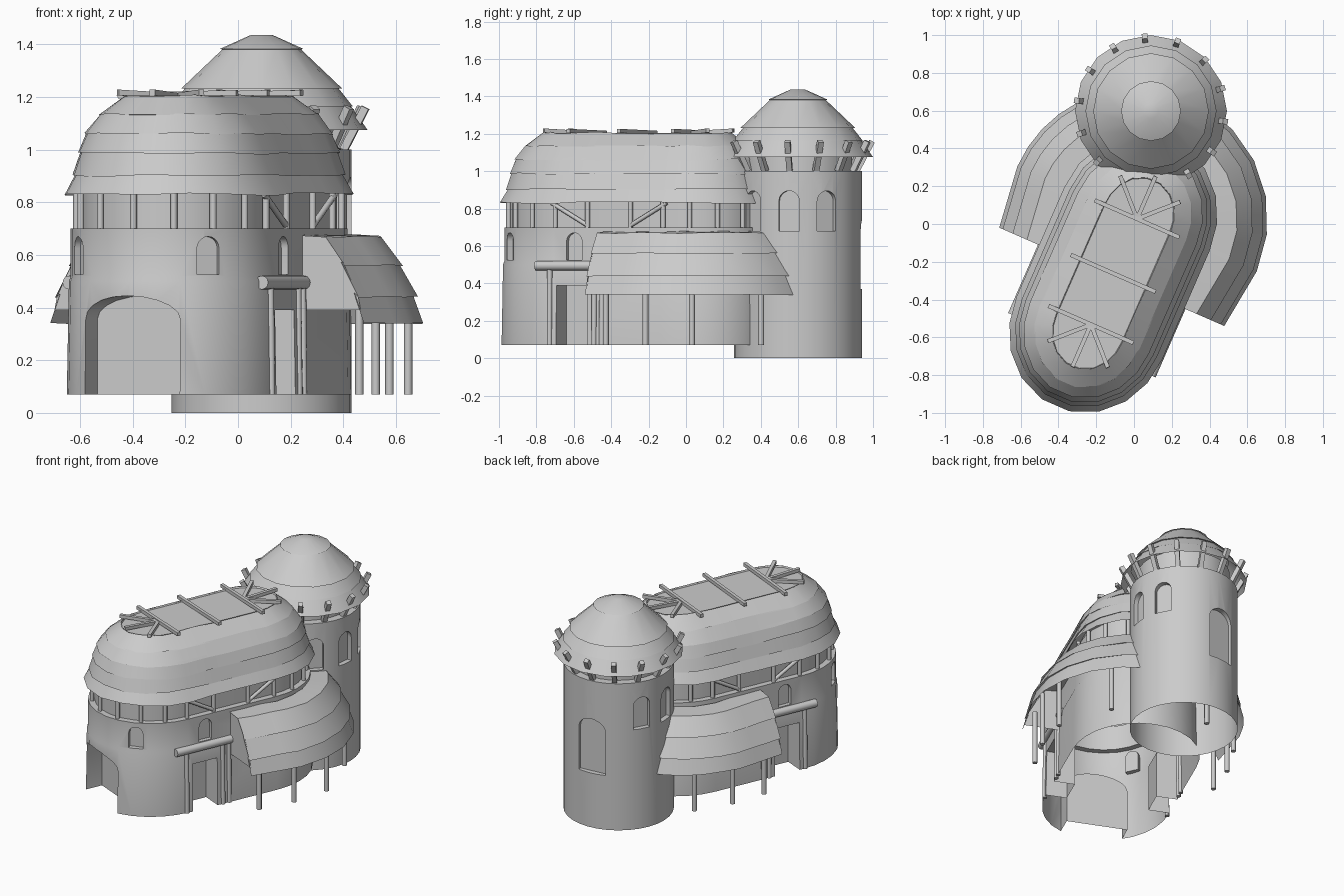
import bpy, bmesh, math, random
from mathutils import Vector, Matrix

if "Cube" in bpy.data.objects:
    bpy.data.objects.remove(bpy.data.objects["Cube"])

random.seed(4)
TH = math.radians(66.4)                      # long axis of the hall
D = Vector((math.cos(TH), math.sin(TH), 0))
N = Vector((D.y, -D.x, 0))
A = Vector((-0.236, -0.55, 0))               # front arc centre
L = 0.63
B = A + D * L                                # back arc centre
T = Vector((0.09, 0.598, 0))                 # tower centre
rad = math.radians
up = Vector((0, 0, 1))


def polar(a):
    return Vector((math.cos(a), math.sin(a), 0))


def W(s, n, z):
    return A + D * s + N * n + up * z


def finish(bm, name, angle=30, recalc=True):
    if recalc:
        bmesh.ops.recalc_face_normals(bm, faces=bm.faces)
    me = bpy.data.meshes.new(name)
    bm.to_mesh(me)
    bm.free()
    ob = bpy.data.objects.new(name, me)
    bpy.context.collection.objects.link(ob)
    bpy.ops.object.select_all(action='DESELECT')
    ob.select_set(True)
    bpy.context.view_layer.objects.active = ob
    bpy.ops.object.shade_smooth_by_angle(angle=rad(angle))
    return ob


def loft(name, path, profile, closed=True, caps=(False, False), jitter=0):
    """Sweep an (offset, z) profile along a path of (base, direction, extra)."""
    bm = bmesh.new()
    rings = []
    for r, z in profile:
        rings.append([bm.verts.new(b + d * (r + e) + up * (z + random.uniform(-jitter, jitter)))
                      for b, d, e in path])
    n = len(path)
    for lo, hi in zip(rings, rings[1:]):
        for i in range(n if closed else n - 1):
            j = (i + 1) % n
            bm.faces.new((lo[i], lo[j], hi[j], hi[i]))
    if caps[0]:
        bm.faces.new(rings[0][::-1])
    if caps[1]:
        bm.faces.new(rings[-1])
    return finish(bm, name)


def stadium(n, mids=0):
    """Hall outline, a little narrower across than along."""
    p = [(B, polar(TH - math.pi / 2 + math.pi * i / n)) for i in range(n + 1)]
    p += [(B + (A - B) * k / (mids + 1), -N) for k in range(1, mids + 1)]
    p += [(A, polar(TH + math.pi / 2 + math.pi * i / n)) for i in range(n + 1)]
    p += [(A + (B - A) * k / (mids + 1), N) for k in range(1, mids + 1)]
    return [(b, d, 0.018 - 0.035 * d.dot(N) ** 2) for b, d in p]


def circle(c, n):
    return [(c, polar(2 * math.pi * i / n), 0) for i in range(n)]


def rods(name, pairs, r, sides=8, square=False):
    bm = bmesh.new()
    for a, b in pairs:
        v = b - a
        m = Matrix.Translation((a + b) / 2) @ v.to_track_quat('Z', 'Y').to_matrix().to_4x4()
        if square:
            bmesh.ops.create_cube(bm, size=1, matrix=m @ Matrix.Diagonal((2 * r, 2 * r, v.length, 1)))
        else:
            bmesh.ops.create_cone(bm, cap_ends=True, segments=sides, radius1=r, radius2=r,
                                  depth=v.length, matrix=m)
    return finish(bm, name, 50)


def arch(bm, p, out, w, z0, zs, zt, depth_in, depth_out=0.2):
    """Arched prism used for door and window recesses."""
    side = Vector((-out.y, out.x, 0))
    pts = [(-w / 2, z0), (w / 2, z0)]
    if zt > zs:
        pts += [(w / 2 * math.cos(math.pi * i / 10), zs + (zt - zs) * math.sin(math.pi * i / 10))
                for i in range(11)]
    else:
        pts += [(w / 2, zt), (-w / 2, zt)]
    f, k = [[bm.verts.new(p + out * o + side * x + up * z) for x, z in pts]
            for o in (depth_out, -depth_in)]
    bm.faces.new(f)
    bm.faces.new(k[::-1])
    for i in range(len(pts)):
        j = (i + 1) % len(pts)
        bm.faces.new((f[j], f[i], k[i], k[j]))


def carve(ob, bm, open_z):
    """Cut the recesses, then open the shell at the given heights."""
    cut = finish(bm, "recess_cutter")
    cut.hide_render = True
    mod = ob.modifiers.new("recesses", 'BOOLEAN')
    mod.operation, mod.solver, mod.object = 'DIFFERENCE', 'EXACT', cut
    me = bpy.data.meshes.new_from_object(ob.evaluated_get(bpy.context.evaluated_depsgraph_get()))
    name = ob.name
    bpy.data.objects.remove(cut)
    bpy.data.objects.remove(ob)
    bm = bmesh.new()
    bm.from_mesh(me)
    gone = [f for f in bm.faces if abs(f.normal.z) > 0.9
            and any(abs(f.calc_center_median().z - z) < 1e-3 for z in open_z)]
    bmesh.ops.delete(bm, geom=gone, context='FACES')
    finish(bm, name, recalc=False)


# hall walls with front arch, side doors and windows
hall = loft("hall_walls", stadium(14), [(0.425, 0.07), (0.417, 0.5), (0.41, 0.52), (0.41, 0.70), (0.37, 0.70),
                                        (0.37, 0.87)], caps=(True, True))
c = bmesh.new()
arch(c, A - D * 0.42 - N * 0.012, -D, 0.40, -0.1, 0.355, 0.445, 0.16)
for sd in (1, -1):
    arch(c, W(0.11, 0.40 * sd, 0), N * sd, 0.18, -0.1, 0.39, 0.39, 0.13)
    arch(c, W(0.12, 0.395 * sd, 0), N * sd, 0.09, 0.525, 0.625, 0.67, 0.03)
    o = polar(TH + math.pi + sd * rad(41))
    arch(c, A + o * 0.41, o, 0.09, 0.525, 0.625, 0.67, 0.03)
carve(hall, c, (0.07, 0.87))

# tower with small windows all round and one tall back window
tower = loft("tower_walls", circle(T, 32), [(0.342, 0), (0.342, 1.0), (0.29, 1.0), (0.29, 1.14)],
             caps=(True, True))
c = bmesh.new()
for a in (27, -8, -45, 150, 185, 222):
    arch(c, T + polar(rad(a)) * 0.337, polar(rad(a)), 0.11, 0.68, 0.84, 0.895, 0.03)
arch(c, T + polar(rad(95)) * 0.337, polar(rad(95)), 0.19, 0.37, 0.66, 0.74, 0.03)
carve(tower, c, (0, 1.14))

# layered hall roof and recessed flat top
loft("hall_roof", stadium(9, 3),
     [(0.437, 0.83), (0.39, 0.915), (0.406, 0.902), (0.373, 0.995), (0.385, 0.985), (0.35, 1.07),
      (0.36, 1.06), (0.30, 1.135), (0.305, 1.128), (0.205, 1.205)], jitter=0.005)
loft("roof_skylight", stadium(9, 3), [(0.208, 1.205), (0.203, 1.195)], caps=(False, True))

# rafters over the skylight
bars = [(W(s, -0.245, 1.205), W(s, 0.245, 1.215)) for s in (0.02, L / 2, L)]
for cen, sg in ((0.02, -1), (L, 1)):
    for a in (45, 90, 135):
        x, y = math.cos(rad(a)), sg * math.sin(rad(a))
        bars.append((W(cen, 0, 1.203), W(cen + 0.245 * y, 0.245 * x, 1.217)))
rods("skylight_rafters", bars, 0.011, square=True)

# posts and braces between wall and roof
posts, braces = [], []
for cen, base in ((A, TH + math.pi / 2), (B, TH - math.pi / 2)):
    for i in range(9):
        d = polar(base + math.pi * i / 8)
        p = cen + d * (0.403 - 0.03 * d.dot(N) ** 2)
        posts.append((p + up * 0.70, p + up * 0.86))
for sd in (1, -1):
    for s0, s1 in ((-0.02, 0.19), (L + 0.02, L - 0.19)):
        braces.append((W(s1, 0.375 * sd, 0.71), W(s0, 0.375 * sd, 0.83)))
        posts.append((W(s1, 0.375 * sd, 0.70), W(s1, 0.375 * sd, 0.86)))
rods("eave_posts", posts, 0.013)
rods("eave_braces", braces, 0.012)

# side awnings, their end panels, posts and the door frames
prof = [(0.365, 0.677), (0.49, 0.67), (0.573, 0.56), (0.556, 0.57), (0.63, 0.44), (0.61, 0.452), (0.65, 0.34)]
for sd, tag in ((1, "right"), (-1, "left")):
    start = 0.295
    path = [(A + D * (start + (L - start) * i / 3), N * sd, 0.014 * i) for i in range(3)]
    a0 = TH - sd * math.pi / 2
    a1 = rad(60) if sd > 0 else rad(107)
    path += [(B, polar(a0 + (a1 - a0) * i / 5), 0.042) for i in range(6)]
    loft("awning_" + tag, path, prof, closed=False, jitter=0.003)
    bm = bmesh.new()
    pts = [(0.365, 0.39), (0.365, 0.675), (0.49, 0.668), (0.565, 0.565), (0.625, 0.44), (0.635, 0.39)]
    bm.faces.new([bm.verts.new(W(start + 0.006, r * sd, z)) for r, z in pts])
    finish(bm, "awning_end_panel_" + tag)
    feet = [W(0.39, 0.59 * sd, 0), W(0.63, 0.61 * sd, 0),
            B + polar(TH + sd * rad(-66)) * 0.63, B + polar(TH + sd * rad(-30)) * 0.63]
    rods("awning_posts_" + tag, [(p + up * 0.07, p + up * 0.44) for p in feet], 0.016)
    rods("door_posts_" + tag, [(W(s, 0.405 * sd, 0.07), W(s, 0.40 * sd, 0.49))
                               for s in (-0.02, 0.24, 0.285)], 0.015)
    rods("door_lintel_" + tag, [(W(-0.10, 0.40 * sd, 0.495), W(0.36, 0.40 * sd, 0.495))], 0.026, 12)

# tower roof and its rafter stubs
loft("tower_roof", circle(T, 16),
     [(0.402, 1.075), (0.335, 1.17), (0.347, 1.163), (0.29, 1.235), (0.306, 1.232), (0.15, 1.38), (0.158, 1.383),
      (0.04, 1.436)], caps=(False, True))
rods("tower_rafters", [(T + polar(rad(-8 + i * 360 / 14)) * 0.315 + up * 1.0,
                        T + polar(rad(-8 + i * 360 / 14)) * 0.398 + up * 1.16) for i in range(14)],
     0.015, square=True)
